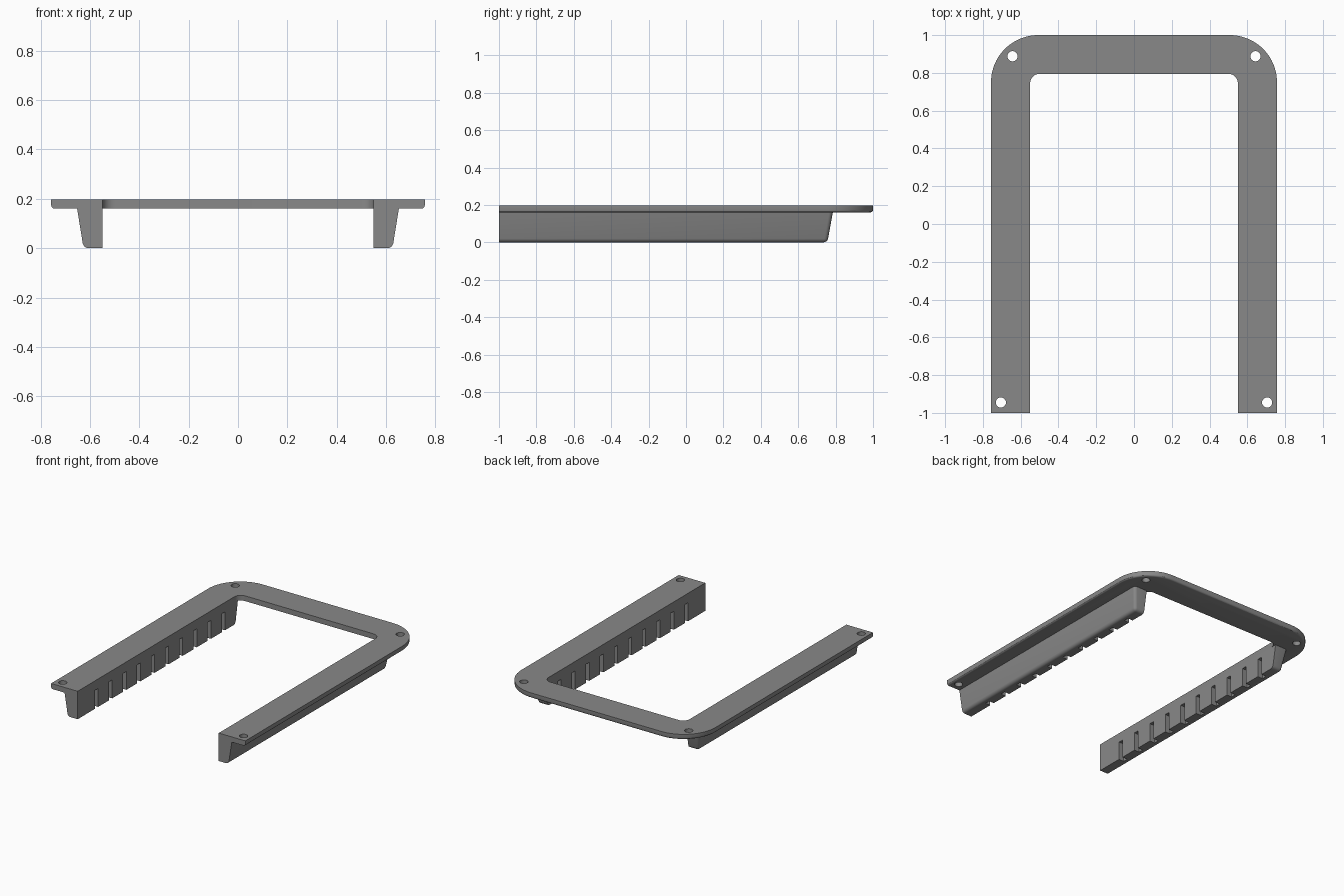
import bpy, bmesh, math

if "Cube" in bpy.data.objects:
    bpy.data.objects.remove(bpy.data.objects["Cube"])

grey = bpy.data.materials.new("mid grey")
grey.diffuse_color = (0.25, 0.25, 0.25, 1)
grey.use_nodes = True
grey.node_tree.nodes["Principled BSDF"].inputs["Base Color"].default_value = grey.diffuse_color
TOP, UNDER = 0.197, 0.16          # plate faces
W, INNER, BACK = 0.757, 0.55, 1.0  # half width, half opening, back edge


def finish(bm, name):
    bmesh.ops.recalc_face_normals(bm, faces=bm.faces)
    mesh = bpy.data.meshes.new(name)
    bm.to_mesh(mesh)
    bm.free()
    ob = bpy.data.objects.new(name, mesh)
    bpy.context.collection.objects.link(ob)
    mesh.materials.append(grey)
    return ob


def arc(cx, cy, r, a0, a1, n):
    return [(cx + r * math.cos(math.radians(a0 + (a1 - a0) * i / n)),
             cy + r * math.sin(math.radians(a0 + (a1 - a0) * i / n))) for i in range(n + 1)]


def cut(ob, cutter):
    cutter.hide_render = True
    cutter.hide_viewport = True
    mod = ob.modifiers.new("cut", 'BOOLEAN')
    mod.operation, mod.solver, mod.object = 'DIFFERENCE', 'EXACT', cutter


def smooth(ob):
    bpy.ops.object.select_all(action='DESELECT')
    bpy.context.view_layer.objects.active = ob
    ob.select_set(True)
    bpy.ops.object.shade_smooth_by_angle(angle=math.radians(30))


# U-shaped plate with a rounded lower outer rim
R, r = 0.25, 0.05
outer = [(W, -1)] + arc(W - R, BACK - R, R, 0, 90, 20) + arc(R - W, BACK - R, R, 90, 180, 20) + [(-W, -1)]
inner = [(-INNER, -1)] + arc(r - INNER, 0.795 - r, r, 180, 90, 8) + arc(INNER - r, 0.795 - r, r, 90, 0, 8) + [(INNER, -1)]
bm = bmesh.new()
low = [bm.verts.new((x, y, UNDER)) for x, y in outer + inner]
face = bm.faces.new(low)
rim = [bm.edges.get((low[i], low[i + 1])) for i in range(len(outer) - 1)]
ext = bmesh.ops.extrude_face_region(bm, geom=[face], use_keep_orig=True)
bmesh.ops.translate(bm, vec=(0, 0, TOP - UNDER), verts=[v for v in ext['geom'] if isinstance(v, bmesh.types.BMVert)])
bmesh.ops.recalc_face_normals(bm, faces=bm.faces)
bmesh.ops.bevel(bm, geom=rim, offset=0.013, segments=3, profile=0.5, affect='EDGES')
plate = finish(bm, "plate")

# Screw holes
bm = bmesh.new()
for s in (-1, 1):
    for x, y in ((0.643, 0.888), (0.705, -0.945)):
        res = bmesh.ops.create_cone(bm, cap_ends=True, segments=32, radius1=0.027, radius2=0.027, depth=0.2)
        bmesh.ops.translate(bm, vec=(s * x, y, 0.18), verts=res['verts'])
cut(plate, finish(bm, "hole_cutter"))
smooth(plate)


# Tapered side rails with slots on the inner face
def rail(s, name):
    bm = bmesh.new()
    rings = [[bm.verts.new((s * x, y, z)) for x, y in
              ((INNER, -1), (xo, -1), (xo, yb), (INNER, yb))]
             for z, xo, yb in ((0, 0.626, 0.756), (UNDER, 0.652, 0.785))]
    bm.faces.new(rings[0])
    bm.faces.new(rings[1])
    for i in range(4):
        j = (i + 1) % 4
        bm.faces.new((rings[0][i], rings[0][j], rings[1][j], rings[1][i]))
    bmesh.ops.recalc_face_normals(bm, faces=bm.faces)
    a, b = rings
    rounded = [bm.edges.get(p) for p in ((a[1], a[2]), (a[2], a[3]), (a[2], b[2]))]
    bmesh.ops.bevel(bm, geom=rounded, offset=0.02, segments=4, profile=0.5, affect='EDGES')
    ob = finish(bm, name)
    bm = bmesh.new()
    for i in range(10):
        res = bmesh.ops.create_cube(bm, size=1)
        bmesh.ops.scale(bm, vec=(0.08, 0.036, 0.28), verts=res['verts'])
        bmesh.ops.translate(bm, vec=(s * INNER, -0.79 + 0.157 * i, -0.01), verts=res['verts'])
    cut(ob, finish(bm, name + "_slot_cutter"))
    smooth(ob)


rail(-1, "left_rail")
rail(1, "right_rail")
